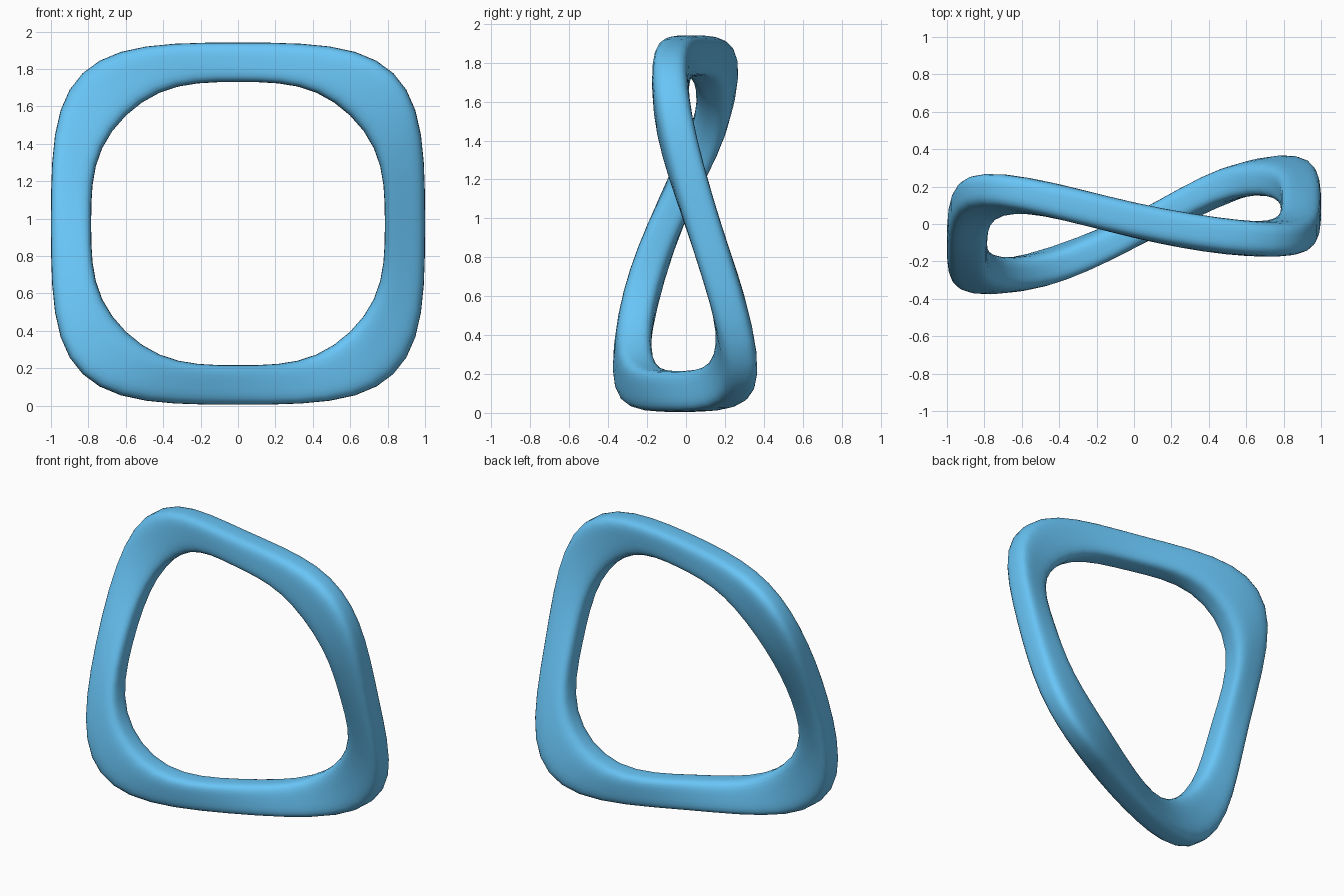
import bpy, bmesh

if "Cube" in bpy.data.objects:
    bpy.data.objects.remove(bpy.data.objects["Cube"])

CZ = 0.973                    # height of the ring centre
OUT_X, OUT_Z = 1.0, 0.968     # outer half sizes
IN_X, IN_Z = 0.785, 0.757     # inner half sizes
OUT_P, IN_P = 0.69, 0.55      # where the corners are cut, outer and inner
HALF_Y = 0.094                # half depth of the band

# Corner: side x, side z, depth offset, inner-edge shift; then the middle
# of the following side: side x, side z, depth offset
corners = [
    ((1, 1, -0.09, 0.01), (0, 1, 0.01)),
    ((-1, 1, 0.20, -0.06), (-1, 0, -0.125)),
    ((-1, -1, -0.30, 0.03), (0, -1, -0.05)),
    ((1, -1, 0.30, -0.06), (1, 0, 0.083)),
]
# Each cut corner gives two cage stations, each side one: fx, fz, y, shift, cut
stations = []
for i, ((sx, sz, y, d), (mx, mz, my)) in enumerate(corners):
    cuts = [(sx, sz, y, d, 'x'), (sx, sz, y, d, 'z')]
    stations += cuts if i % 2 else cuts[::-1]
    stations.append((mx, mz, my, 0, ''))

# Square cross-section with edge midpoints: (0 inner .. 1 outer, depth)
section = [(0, -1), (0.5, -1), (1, -1), (1, 0), (1, 1), (0.5, 1), (0, 1), (0, 0)]

bm = bmesh.new()
rings = []
for sx, sz, y, d, cut in stations:
    ring = []
    for u, v in section:
        p = IN_P + (OUT_P - IN_P) * u
        x = sx * (IN_X + (OUT_X - IN_X) * u) * (p if cut == 'x' else 1)
        z = sz * (IN_Z + (OUT_Z - IN_Z) * u) * (p if cut == 'z' else 1)
        ring.append(bm.verts.new((x, y + d * (1 - u) + v * HALF_Y, CZ + z)))
    rings.append(ring)

# Bridge neighbouring sections into a closed band
n = len(section)
for i, a in enumerate(rings):
    b = rings[(i + 1) % len(rings)]
    for j in range(n):
        k = (j + 1) % n
        bm.faces.new((a[j], a[k], b[k], b[j]))
bmesh.ops.recalc_face_normals(bm, faces=bm.faces)
for f in bm.faces:
    f.smooth = True

mesh = bpy.data.meshes.new("twisted_ring")
bm.to_mesh(mesh)
bm.free()
ring_obj = bpy.data.objects.new("twisted_ring", mesh)
bpy.context.collection.objects.link(ring_obj)

# Smooth the cage into the rounded band
sub = ring_obj.modifiers.new("smooth", 'SUBSURF')
sub.levels = sub.render_levels = 2

# Blue surface
mat = bpy.data.materials.new("blue")
mat.diffuse_color = (0.14, 0.56, 0.93, 1)
mat.use_nodes = True
mat.node_tree.nodes["Principled BSDF"].inputs["Base Color"].default_value = mat.diffuse_color
mesh.materials.append(mat)
